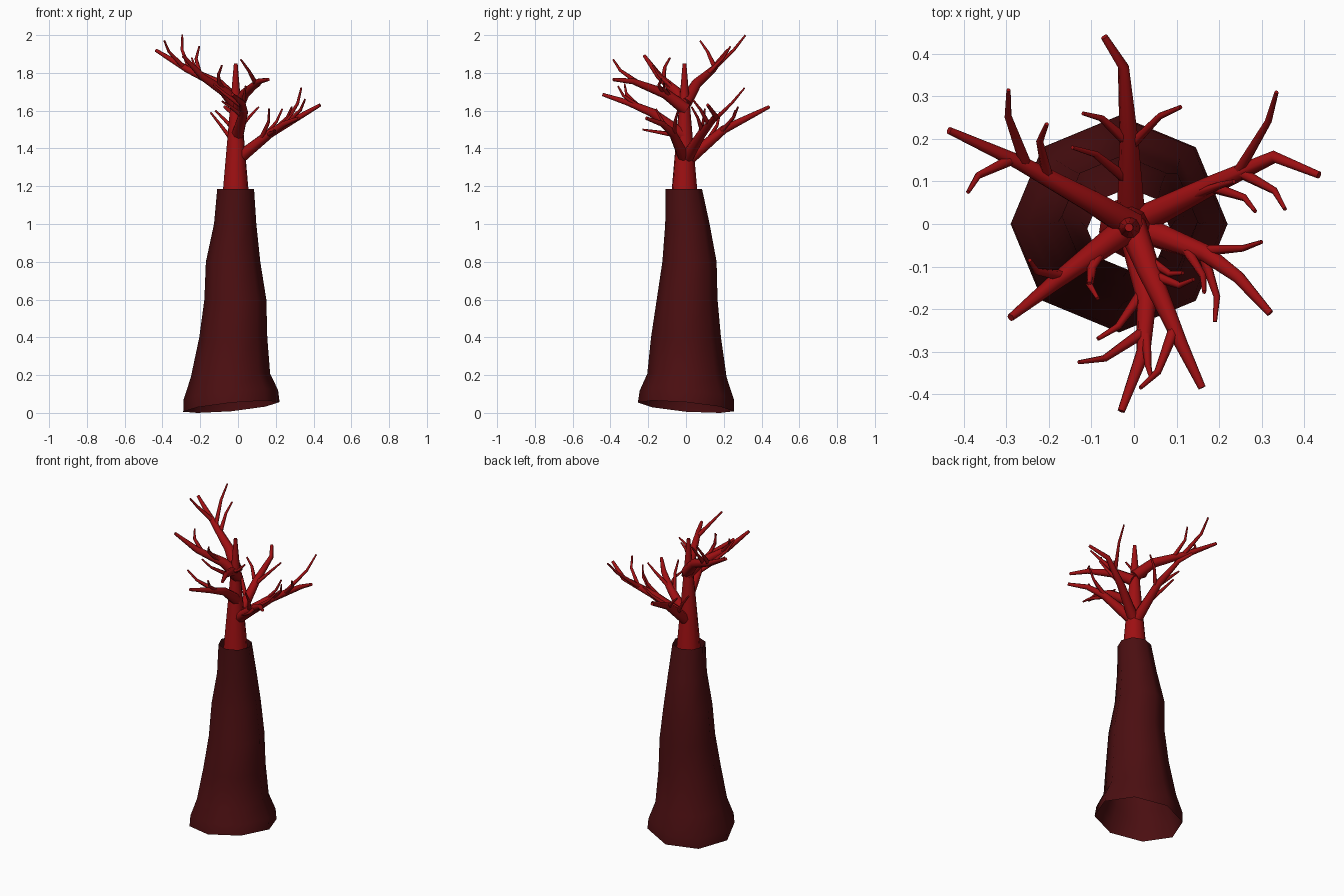
import bpy, bmesh, math
from mathutils import Vector

if "Cube" in bpy.data.objects:
    bpy.data.objects.remove(bpy.data.objects["Cube"])


def material(name, rgb):
    m = bpy.data.materials.new(name)
    m.diffuse_color = (*rgb, 1)
    m.use_nodes = True
    m.node_tree.nodes["Principled BSDF"].inputs["Base Color"].default_value = m.diffuse_color
    return m


bark = material("dark red bark", (0.07, 0.0045, 0.0055))
coral = material("bright red wood", (0.34, 0.005, 0.006))


def skin(name, rings, mat, capped):
    """Skin a list of equal-sized point rings."""
    bm = bmesh.new()
    vs = [[bm.verts.new(p) for p in ring] for ring in rings]
    n = len(vs[0])
    for a, b in zip(vs, vs[1:]):
        for i in range(n):
            j = (i + 1) % n
            bm.faces.new((a[i], a[j], b[j], b[i])).smooth = True
    if capped:
        bm.faces.new(vs[0][::-1])
        bm.faces.new(vs[-1])
    me = bpy.data.meshes.new(name)
    bm.to_mesh(me)
    bm.free()
    me.materials.append(mat)
    bpy.context.collection.objects.link(bpy.data.objects.new(name, me))


def tube(name, pts, r0, r1, sides=8):
    """Tapered limb along a path, radius falling with distance."""
    dist = [0.0]
    for a, b in zip(pts, pts[1:]):
        dist.append(dist[-1] + (b - a).length)
    rings = []
    u = None
    for k, p in enumerate(pts):
        t = (pts[min(k + 1, len(pts) - 1)] - pts[max(k - 1, 0)]).normalized()
        u = t.orthogonal() if u is None else u
        u = (u - t * u.dot(t)).normalized()
        v = t.cross(u)
        r = r0 + (r1 - r0) * dist[k] / dist[-1]
        rings.append([p + r * (math.cos(a) * u + math.sin(a) * v)
                      for a in (2 * math.pi * i / sides for i in range(sides))])
    skin(name, rings, coral, True)


def branch(name, base_z, bend, elbow, tip, twigs):
    """Main limb from the stem, with bent twigs given as (place along limb, tip)."""
    path = [Vector((-0.006, -0.003, base_z))] + [Vector(p) for p in (bend, elbow, tip)]
    tube(name, path, 0.035, 0.009)
    for n, (place, *end) in enumerate(twigs):
        k = min(int(place), 2)
        a, b, end = path[k], path[k + 1], Vector(end)
        start = a.lerp(b, place - k)
        mid = start.lerp(end, 0.6) + (b - a).normalized() * 0.022 - Vector((0, 0, 0.012))
        tube(f"{name}_twig_{n + 1}", [start, mid, end], 0.014, 0.005, 6)


# Hollow eight-sided outer trunk with a slanted foot: z, x min, x max, y min, y max
rows = [(0.035, -0.29, 0.22, -0.255, 0.255),
        (0.10, -0.288, 0.212, -0.245, 0.253),
        (0.20, -0.25, 0.17, -0.205, 0.215),
        (0.40, -0.205, 0.155, -0.185, 0.185),
        (0.60, -0.178, 0.15, -0.155, 0.167),
        (0.80, -0.17, 0.118, -0.125, 0.162),
        (1.00, -0.127, 0.097, -0.11, 0.125),
        (1.185, -0.11, 0.085, -0.108, 0.085)]
rings = []
for z, x0, x1, y0, y1 in rows:
    ring = []
    tilt = min(1, max(0, 1.5 - 5 * z))
    for i in range(8):
        a = i * math.pi / 4
        x = (x0 + x1) / 2 + (x1 - x0) / 2 * math.cos(a)
        y = (y0 + y1) / 2 + (y1 - y0) / 2 * math.sin(a)
        ring.append((x, y, max(0, z + tilt * (0.1 * x - 0.09 * y))))
    rings.append(ring)
skin("outer_trunk", rings, bark, False)

# Inner stem
tube("inner_stem", [Vector((-0.012, -0.008, z)) for z in (1.15, 1.4, 1.65, 1.85)], 0.071, 0.01, 10)

# Lower ring of limbs
branch("right_branch", 1.34, (0.17, 0.085, 1.48), (0.33, 0.158, 1.57), (0.435, 0.115, 1.63),
       [(1.45, 0.335, 0.31, 1.72), (1.05, 0.285, 0.03, 1.62),
        (1.5, 0.355, 0.035, 1.66), (0.7, 0.235, 0.1, 1.61)])
branch("back_branch", 1.33, (-0.012, 0.2, 1.5), (-0.025, 0.37, 1.585), (-0.07, 0.44, 1.62),
       [(0.9, 0.11, 0.275, 1.62), (0.95, -0.12, 0.26, 1.6), (0.5, -0.145, 0.18, 1.59)])
branch("lower_right_branch", 1.34, (0.17, -0.07, 1.48), (0.245, -0.125, 1.53), (0.32, -0.21, 1.56),
       [(0.9, 0.3, -0.042, 1.6), (0.95, 0.19, -0.23, 1.5), (0.7, 0.165, -0.16, 1.61)])

# Middle limb
branch("front_branch", 1.46, (0.03, -0.18, 1.59), (0.022, -0.3, 1.64), (-0.03, -0.44, 1.685),
       [(1.6, -0.13, -0.325, 1.74), (0.85, -0.085, -0.27, 1.65), (1.5, 0.04, -0.36, 1.73)])

# Upper limbs
branch("upper_left_branch", 1.64, (-0.1, 0.053, 1.74), (-0.27, 0.145, 1.82), (-0.435, 0.22, 1.92),
       [(1.9, -0.295, 0.315, 2.0), (1.6, -0.205, 0.235, 1.94), (2.1, -0.39, 0.075, 1.97)])
branch("lower_left_branch", 1.62, (-0.07, -0.05, 1.7), (-0.19, -0.14, 1.78), (-0.29, -0.22, 1.89),
       [(1.8, -0.245, -0.085, 1.88), (1.2, -0.085, -0.175, 1.84), (0.95, -0.105, -0.14, 1.8)])
branch("upper_front_branch", 1.61, (0.035, -0.11, 1.69), (0.11, -0.28, 1.755), (0.16, -0.385, 1.765),
       [(1.8, 0.015, -0.385, 1.87), (1.05, 0.14, -0.13, 1.77), (0.7, 0.115, -0.115, 1.75)])
